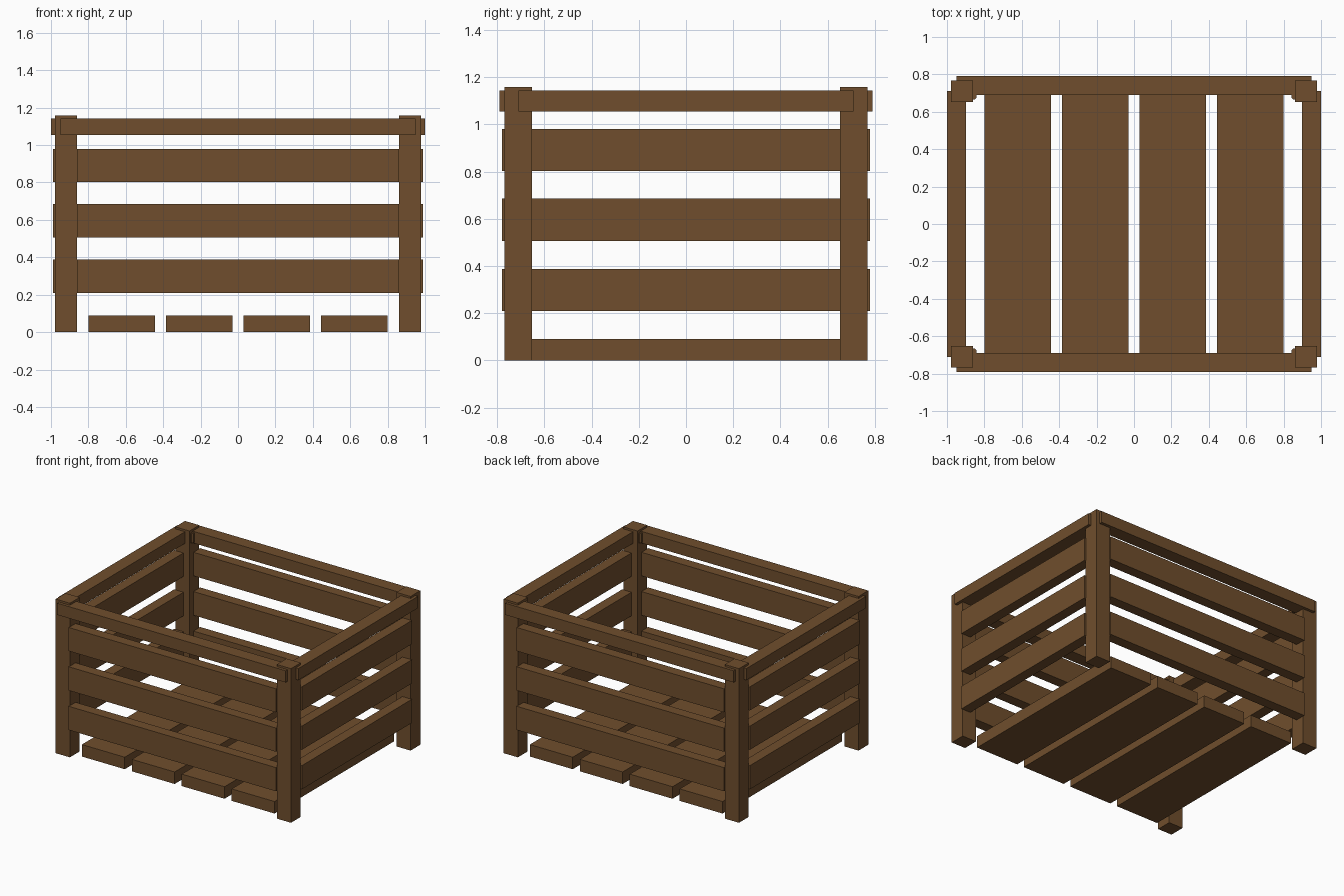
import bpy
import bmesh

if "Cube" in bpy.data.objects:
    bpy.data.objects.remove(bpy.data.objects["Cube"])

wood = bpy.data.materials.new("brown wood")
wood.diffuse_color = (0.16, 0.076, 0.026, 1)
wood.use_nodes = True
wood.node_tree.nodes["Principled BSDF"].inputs["Base Color"].default_value = wood.diffuse_color


def box(name, x, y, z, bevel=0.0):
    """Box from (min, max) ranges on each axis."""
    bm = bmesh.new()
    bmesh.ops.create_cube(bm, size=1)
    for v in bm.verts:
        v.co = [r[0] + (c + 0.5) * (r[1] - r[0]) for c, r in zip(v.co, (x, y, z))]
    if bevel:
        upright = [e for e in bm.edges
                   if abs(e.verts[0].co.z - e.verts[1].co.z) > 1e-4]
        bmesh.ops.bevel(bm, geom=upright, offset=bevel, segments=1, affect='EDGES')
    mesh = bpy.data.meshes.new(name)
    bm.to_mesh(mesh)
    bm.free()
    mesh.materials.append(wood)
    obj = bpy.data.objects.new(name, mesh)
    bpy.context.collection.objects.link(obj)
    return obj


def span(a, b, side):
    """Range a..b mirrored to the given side."""
    return tuple(sorted((a * side, b * side)))


SLAT_Z = [(0.21, 0.388), (0.507, 0.685), (0.803, 0.98)]
RAIL_Z = (1.055, 1.143)

# Corner posts, with small blocks tucked behind the top rails
for sx, xn in ((-1, "left"), (1, "right")):
    for sy, yn in ((-1, "front"), (1, "back")):
        box(f"{yn}_{xn}_post", span(0.86, 0.978, sx), span(0.652, 0.768, sy), (0, 1.158))
        box(f"{yn}_{xn}_corner_block", span(0.843, 0.90, sx), span(0.665, 0.72, sy),
            (1.065, 1.135), bevel=0.01)

# Front and back: three slats and a top rail
for s, n in ((-1, "front"), (1, "back")):
    for i, z in enumerate(SLAT_Z):
        box(f"{n}_slat_{i + 1}", (-0.862, 0.862), span(0.70, 0.78, s), z)
    box(f"{n}_top_rail", (-0.95, 0.95), span(0.69, 0.79, s), RAIL_Z)

# Left and right sides: three slats and a top rail
for s, n in ((-1, "left"), (1, "right")):
    for i, z in enumerate(SLAT_Z):
        box(f"{n}_slat_{i + 1}", span(0.91, 0.988, s), (-0.654, 0.654), z)
    box(f"{n}_top_rail", span(0.897, 1.0, s), (-0.71, 0.71), RAIL_Z)

# Floor boards
for i in range(4):
    c = -0.6225 + 0.415 * i
    box(f"floor_board_{i + 1}", (c - 0.178, c + 0.178), (-0.71, 0.71), (0, 0.09))
